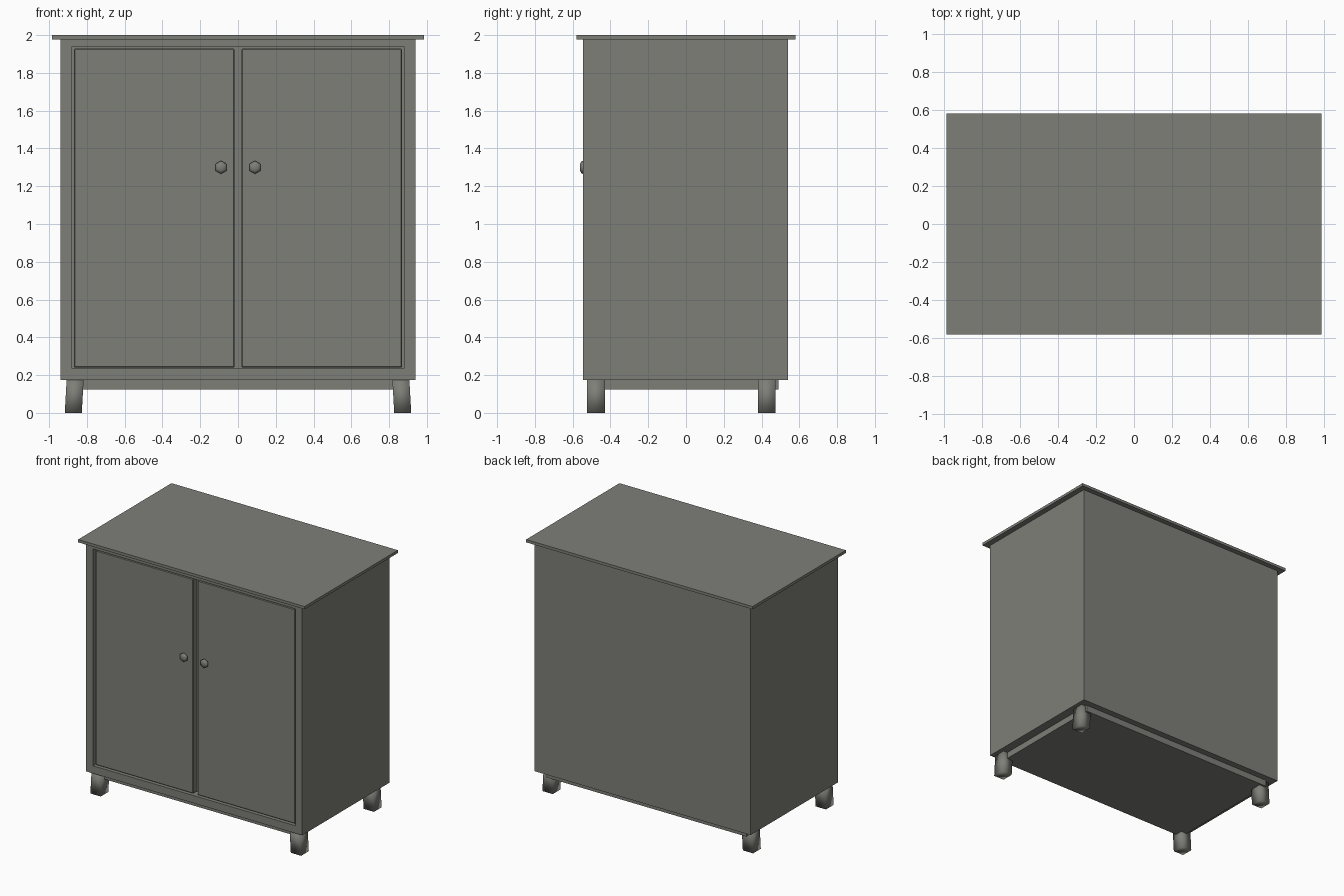
import bpy, bmesh, math
from mathutils import Matrix, Vector

if "Cube" in bpy.data.objects:
    bpy.data.objects.remove(bpy.data.objects["Cube"])

grey = bpy.data.materials.new("warm grey paint")
grey.diffuse_color = (0.21, 0.21, 0.19, 1)
grey.use_nodes = True
grey.node_tree.nodes["Principled BSDF"].inputs["Base Color"].default_value = grey.diffuse_color


def finish(name, bm, smooth=False):
    bmesh.ops.recalc_face_normals(bm, faces=bm.faces)
    for f in bm.faces:
        f.smooth = smooth
    me = bpy.data.meshes.new(name)
    bm.to_mesh(me)
    bm.free()
    me.materials.append(grey)
    ob = bpy.data.objects.new(name, me)
    bpy.context.collection.objects.link(ob)
    return ob


def box_bm(x0, x1, y0, y1, z0, z1):
    bm = bmesh.new()
    bmesh.ops.create_cube(bm, size=1)
    for v in bm.verts:
        v.co = Vector((x1 if v.co.x > 0 else x0,
                       y1 if v.co.y > 0 else y0,
                       z1 if v.co.z > 0 else z0))
    return bm


# carcass: box whose front is inset into a frame and pushed back
bm = box_bm(-0.94, 0.94, -0.545, 0.54, 0.175, 1.98)
front = min(bm.faces, key=lambda f: f.calc_center_median().y)
bmesh.ops.inset_region(bm, faces=[front], thickness=0.06)
for v in front.verts:
    v.co.x = math.copysign(0.88, v.co.x)
    v.co.z = 1.94 if v.co.z > 1 else 0.235
# cavity walls: zero-thickness inset, then move the floor inwards
bmesh.ops.inset_region(bm, faces=[front], thickness=0.0001)
for v in front.verts:
    v.co.y += 0.07
finish("carcass", bm)

# top board and recessed plinth
finish("top_board", box_bm(-0.985, 0.985, -0.58, 0.58, 1.978, 2.0))
finish("plinth", box_bm(-0.87, 0.87, -0.49, 0.49, 0.125, 0.18))

for side, label in ((-1, "left"), (1, "right")):
    # door with a softened edge
    xa, xb = sorted((side * 0.018, side * 0.868))
    door = finish(label + "_door", box_bm(xa, xb, -0.53, -0.48, 0.24, 1.928))
    bev = door.modifiers.new("edge", 'BEVEL')
    bev.width = 0.005
    bev.segments = 1

    # six-sided knob: stem, flare, rounded cap
    bm = bmesh.new()
    rings = []
    for y, r in ((-0.525, 0.018), (-0.536, 0.02), (-0.543, 0.035),
                 (-0.552, 0.033), (-0.561, 0.018)):
        rings.append([bm.verts.new((side * 0.09 + r * math.sin(i * math.pi / 3), y,
                                    1.30 + r * math.cos(i * math.pi / 3)))
                      for i in range(6)])
    for a, b in zip(rings, rings[1:]):
        for i in range(6):
            j = (i + 1) % 6
            bm.faces.new((a[i], a[j], b[j], b[i]))
    bm.faces.new(rings[0])
    bm.faces.new(rings[-1])
    finish(label + "_knob", bm, True)

    # square legs, splayed slightly outwards
    for y0, end in ((-0.525, "front"), (0.38, "back")):
        xa, xb = sorted((side * 0.817, side * 0.907))
        bm = box_bm(xa, xb, y0, y0 + 0.095, 0, 0.18)
        for v in bm.verts:
            if v.co.z < 0.1:
                v.co.x += side * 0.01
        finish(end + "_" + label + "_leg", bm, True)
